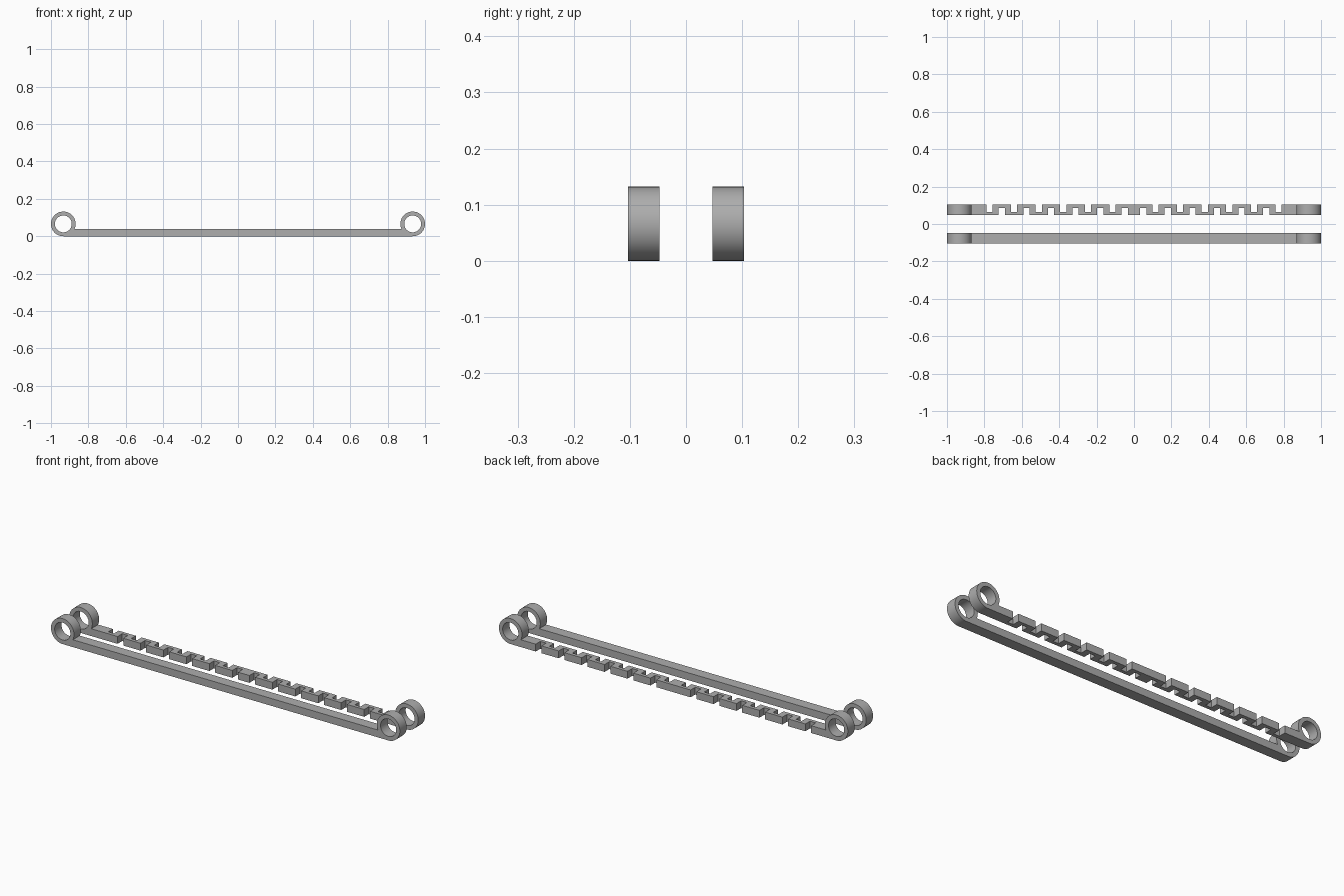
import bpy, bmesh, math

cube = bpy.data.objects.get("Cube")
if cube:
    bpy.data.objects.remove(cube, do_unlink=True)

# Main dimensions
RING_R, HOLE_R = 0.066, 0.045
RING_X = 1 - RING_R
BAR_TOP = 0.038
DEPTH, BAR_Y = 0.056, 0.075
SLOT_W, SLOT_STEP, SLOT_START, SLOTS = 0.033, 0.0658, 0.049, 12
SLOT_DEPTH = 0.038

grey = bpy.data.materials.new("plain grey")
grey.use_nodes = True
colour = (0.42, 0.42, 0.42, 1)
grey.diffuse_color = colour
grey.node_tree.nodes["Principled BSDF"].inputs["Base Color"].default_value = colour


def add_prism(bm, outline, y0, y1):
    """Extrude an x-z outline from y0 to y1."""
    face = bm.faces.new([bm.verts.new((x, y0, z)) for x, z in outline])
    moved = bmesh.ops.extrude_face_region(bm, geom=[face])["geom"]
    verts = [g for g in moved if isinstance(g, bmesh.types.BMVert)]
    bmesh.ops.translate(bm, vec=(0, y1 - y0, 0), verts=verts)


def make_object(name, bm):
    bmesh.ops.recalc_face_normals(bm, faces=bm.faces)
    mesh = bpy.data.meshes.new(name)
    bm.to_mesh(mesh)
    bm.free()
    obj = bpy.data.objects.new(name, mesh)
    bpy.context.collection.objects.link(obj)
    obj.data.materials.append(grey)
    return obj


def arc(x, radius, start, end, steps):
    angles = [start + (end - start) * i / steps for i in range(steps + 1)]
    return [(x + radius * math.cos(a), RING_R + radius * math.sin(a)) for a in angles]


def make_link(name, y, slotted):
    # Bar with a rounded eye at each end
    join = math.asin((BAR_TOP - RING_R) / RING_R)
    left = arc(-RING_X, RING_R, join, 1.5 * math.pi, 44)
    right = [(-x, z) for x, z in reversed(left)]
    bm = bmesh.new()
    add_prism(bm, left + right, y - DEPTH / 2, y + DEPTH / 2)
    link = make_object(name, bm)

    # Eye holes and alternating slots
    bm = bmesh.new()
    for side in (-1, 1):
        hole = arc(side * RING_X, HOLE_R, 0, 2 * math.pi, 48)[:-1]
        add_prism(bm, hole, y - DEPTH, y + DEPTH)
        for i in range(SLOTS if slotted else 0):
            x = side * (SLOT_START + i * SLOT_STEP)
            x0, x1 = x - SLOT_W / 2, x + SLOT_W / 2
            box = [(x0, -0.02), (x1, -0.02), (x1, 0.06), (x0, 0.06)]
            face_dir = 1 if i % 2 else -1
            edge = y + face_dir * DEPTH / 2
            add_prism(bm, box, edge - face_dir * SLOT_DEPTH, edge + face_dir * 0.02)
    cutter = make_object(name + "_cutter", bm)
    cutter.hide_render = True

    cut = link.modifiers.new("openings", "BOOLEAN")
    cut.operation = "DIFFERENCE"
    cut.solver = "EXACT"
    cut.object = cutter
    bpy.ops.object.select_all(action="DESELECT")
    link.select_set(True)
    bpy.context.view_layer.objects.active = link
    bpy.ops.object.modifier_apply(modifier=cut.name)
    bpy.data.objects.remove(cutter, do_unlink=True)
    bpy.ops.object.shade_smooth_by_angle(angle=math.radians(30))


make_link("front_solid_link", -BAR_Y, False)
make_link("back_slotted_link", BAR_Y, True)
